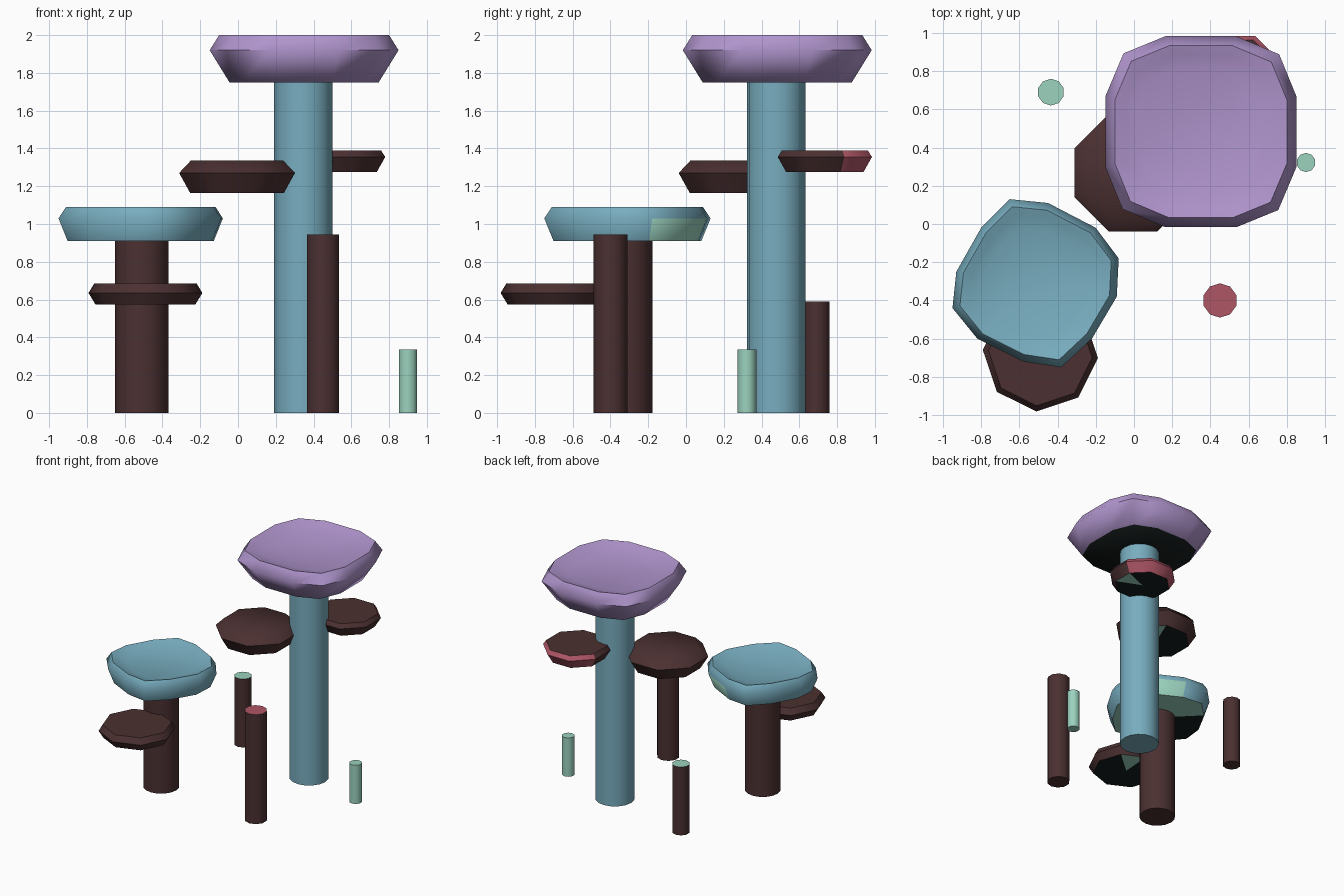
import bpy, bmesh, math

if "Cube" in bpy.data.objects:
    bpy.data.objects.remove(bpy.data.objects["Cube"])


def material(name, r, g, b):
    def lin(c):
        c /= 255
        return c / 12.92 if c <= 0.04045 else ((c + 0.055) / 1.055) ** 2.4
    m = bpy.data.materials.new(name)
    m.diffuse_color = (lin(r), lin(g), lin(b), 1)
    m.use_nodes = True
    m.node_tree.nodes["Principled BSDF"].inputs["Base Color"].default_value = m.diffuse_color
    return m


PURPLE = material("purple", 176, 149, 205)
BLUE = material("teal blue", 120, 173, 191)
BROWN = material("dark brown", 75, 48, 49)
MINT = material("mint", 155, 210, 190)
RED = material("dusty red", 175, 86, 102)
BLACK = material("green black", 22, 29, 28)


def finish(name, bm, mats, angle):
    bmesh.ops.recalc_face_normals(bm, faces=bm.faces[:])
    me = bpy.data.meshes.new(name)
    bm.to_mesh(me)
    bm.free()
    ob = bpy.data.objects.new(name, me)
    bpy.context.collection.objects.link(ob)
    for m in mats:
        me.materials.append(m)
    bpy.ops.object.select_all(action='DESELECT')
    ob.select_set(True)
    bpy.context.view_layer.objects.active = ob
    bpy.ops.object.shade_smooth_by_angle(angle=math.radians(angle))
    return ob


def stem(name, x, y, r, z, side, top=None, sides=10):
    bm = bmesh.new()
    bmesh.ops.create_cone(bm, cap_ends=True, segments=sides, radius1=r, radius2=r, depth=z)
    bmesh.ops.translate(bm, verts=bm.verts[:], vec=(x, y, z / 2))
    bm.normal_update()
    for f in bm.faces:
        f.material_index = 1 if f.normal.z > 0.9 else 0
    return finish(name, bm, [side, top or side], 45)


def plate(name, centre, outline, levels, mats, rule, angle):
    """Loft the outline through (scale, z) levels; rule(level, degrees) picks the
    colour. Level -1 is the underside, drawn as a fan."""
    bm = bmesh.new()
    cx, cy = centre
    n = len(outline)
    rings = [[bm.verts.new((cx + px * s, cy + py * s, z)) for px, py in outline]
             for s, z in levels]
    hub = bm.verts.new((cx, cy, levels[0][1]))
    for i in range(n):
        j = (i + 1) % n
        a = math.degrees(math.atan2(outline[i][1] + outline[j][1],
                                    outline[i][0] + outline[j][0])) % 360
        bm.faces.new((hub, rings[0][j], rings[0][i])).material_index = rule(-1, a)
        for k in range(len(rings) - 1):
            f = bm.faces.new((rings[k][i], rings[k][j], rings[k + 1][j], rings[k + 1][i]))
            f.material_index = rule(k, a)
    bm.faces.new(rings[-1]).material_index = rule(len(rings), 0)
    return finish(name, bm, mats, angle)


def ngon(r, phase, n=8):
    return [(r * math.cos(math.radians(phase + 360 * i / n)),
             r * math.sin(math.radians(phase + 360 * i / n))) for i in range(n)]


# Trunks and small standing stems
stem("tall_trunk", 0.345, 0.478, 0.155, 1.76, BLUE, sides=16)
stem("short_trunk", -0.51, -0.32, 0.142, 0.92, BROWN, sides=16)
stem("front_stem", 0.45, -0.40, 0.09, 0.945, BROWN, RED)
stem("back_stem", -0.435, 0.69, 0.07, 0.59, BROWN, MINT)
stem("side_stem", 0.90, 0.322, 0.05, 0.335, MINT)

# Purple cap: rounded square with a shallow dish on top
quarter = [(0.5, -0.185), (0.5, 0.185), (0.41, 0.405)]
square = []
for k in range(4):
    c, s = [(1, 0), (0, 1), (-1, 0), (0, -1)][k]
    square += [(x * c - y * s, x * s + y * c) for x, y in quarter]
plate("tall_cap", (0.35, 0.483), square,
      [(0.79, 1.75), (1, 1.92), (0.9, 2.0), (0.80, 1.985), (0.66, 1.96)],
      [PURPLE, BLACK], lambda k, a: 1 if k == -1 else 0, 65)

# Blue cap: turned rounded square, partly mint underneath
points = [(-0.65, 0.13), (-0.45, 0.11), (-0.2, -0.02), (-0.08, -0.18),
          (-0.09, -0.38), (-0.22, -0.6), (-0.38, -0.75), (-0.58, -0.72),
          (-0.82, -0.6), (-0.95, -0.44), (-0.93, -0.25), (-0.8, -0.02)]
turned = [(x + 0.515, y + 0.31) for x, y in reversed(points)]


def blue_rule(k, a):
    if k == -1:
        return 2 if 125 < a < 225 else 1
    return 1 if k == 0 and 17 < a < 85 else 0


plate("short_cap", (-0.515, -0.31), turned,
      [(0.89, 0.91), (1, 1.03), (0.91, 1.09), (0.81, 1.075), (0.64, 1.05)],
      [BLUE, MINT, BLACK], blue_rule, 65)


# Bracket shelves: brown octagons, dark underneath with a mint patch
def shelf_rule(k, a):
    if k == -1:
        return 2 if 20 < a < 75 else 1
    return 0


def red_shelf_rule(k, a):
    if k == -1:
        return 2 if a < 20 or a > 340 else 1
    return 3 if k in (0, 1) and 30 < a < 150 else 0


shelf_mats = [BROWN, BLACK, MINT, RED]
plate("low_shelf", (-0.49, -0.68), ngon(0.302, -4),
      [(0.88, 0.575), (1, 0.635), (0.9, 0.685)], shelf_mats, shelf_rule, 50)
plate("left_shelf", (-0.005, 0.268), ngon(0.332, 22.5),
      [(0.81, 1.165), (1, 1.27), (0.8, 1.335)], shelf_mats, shelf_rule, 50)
plate("right_shelf", (0.53, 0.735), ngon(0.27, 22.5),
      [(0.82, 1.275), (1, 1.355), (0.91, 1.39)], shelf_mats, red_shelf_rule, 50)
